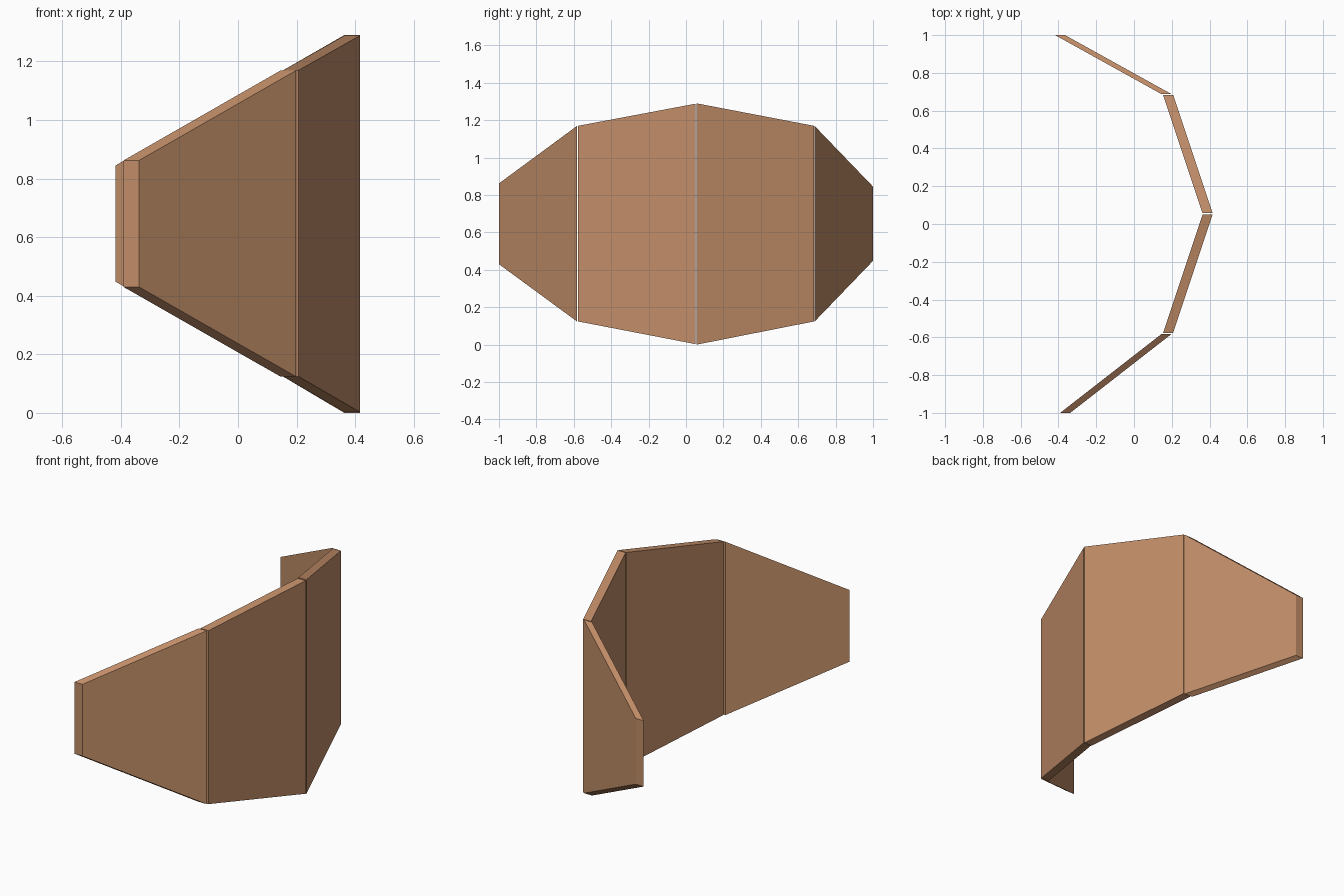
import bpy

if "Cube" in bpy.data.objects:
    bpy.data.objects.remove(bpy.data.objects["Cube"])

THICK = 0.053

mat = bpy.data.materials.new("copper_brown")
mat.diffuse_color = (0.54, 0.27, 0.14, 1)
mat.use_nodes = True
mat.node_tree.nodes["Principled BSDF"].inputs["Base Color"].default_value = mat.diffuse_color


def panel(name, a, b):
    """Tapered slab between two upright ends (outer x, y, bottom z, top z)."""
    verts = []
    for x, y, low, high in (a, b):
        verts += [(x, y, low), (x, y, high),
                  (x - THICK, y, high), (x - THICK, y, low)]
    faces = [(0, 1, 2, 3), (7, 6, 5, 4)]
    faces += [(i, i + 4, (i + 1) % 4 + 4, (i + 1) % 4) for i in range(4)]
    mesh = bpy.data.meshes.new(name)
    mesh.from_pydata(verts, [], faces)
    mesh.materials.append(mat)
    mesh.update()
    bpy.context.collection.objects.link(bpy.data.objects.new(name, mesh))


# Four slabs of the curved screen, from front to back
panel("front_wing", (-0.338, -1.0, 0.43, 0.862), (0.198, -0.583, 0.124, 1.169))
panel("front_middle", (0.207, -0.577, 0.124, 1.17), (0.416, 0.05, 0.003, 1.288))
panel("back_middle", (0.416, 0.057, 0.0, 1.29), (0.207, 0.684, 0.124, 1.17))
panel("back_wing", (0.198, 0.688, 0.124, 1.169), (-0.365, 1.0, 0.448, 0.845))
